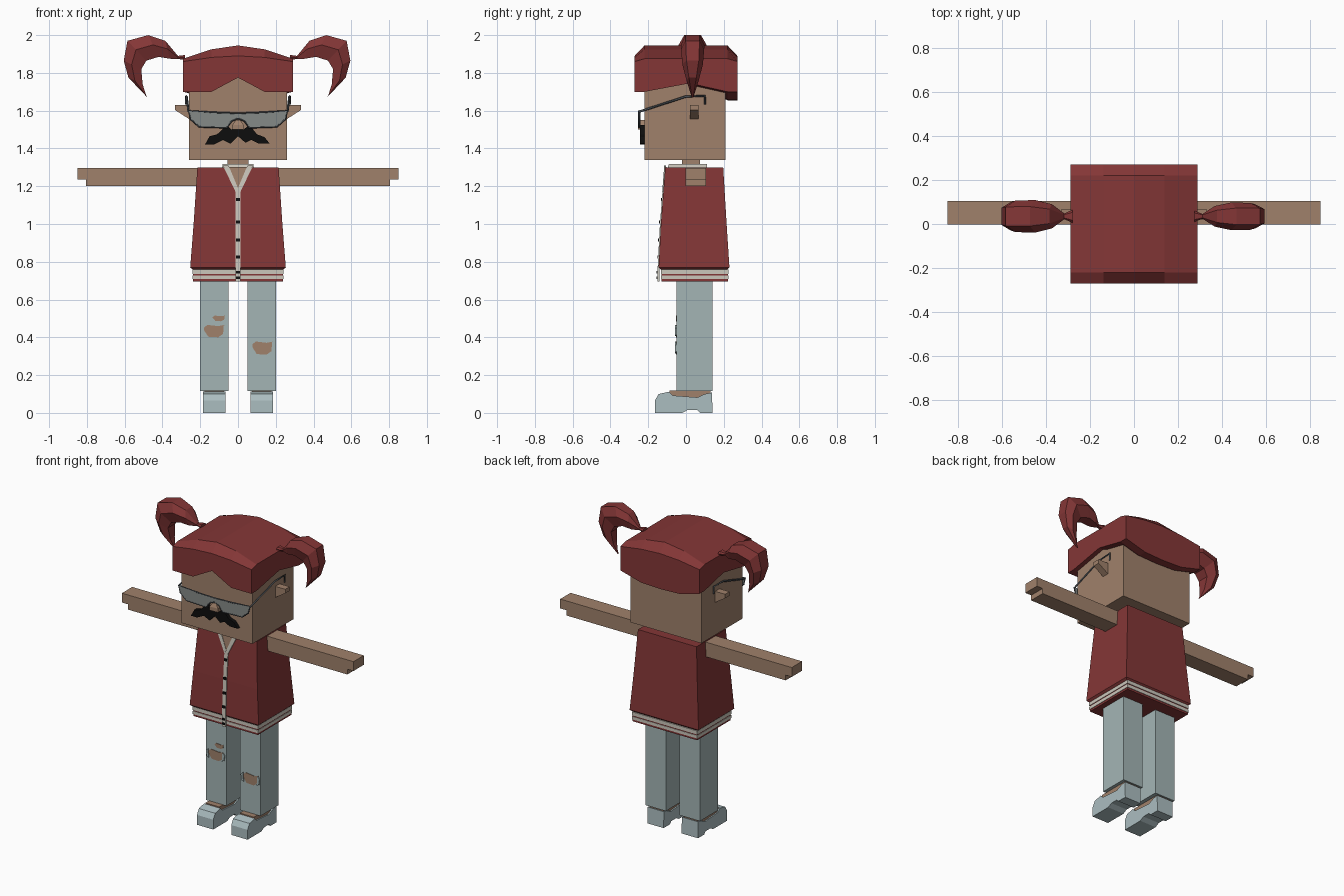
import bpy, bmesh
from mathutils import Vector

cube = bpy.data.objects.get("Cube")
if cube:
    bpy.data.objects.remove(cube)


def material(name, r, g, b):
    m = bpy.data.materials.new(name)
    m.use_nodes = True
    m.diffuse_color = (r, g, b, 1)
    m.node_tree.nodes["Principled BSDF"].inputs["Base Color"].default_value = (r, g, b, 1)
    return m


RED = material("dark red", .23, .037, .037)
SKIN = material("skin", .35, .22, .147)
DENIM = material("pale denim", .37, .46, .46)
SHOE = material("pale shoe", .41, .51, .53)
WHITE = material("off white", .6, .57, .5)
BLACK = material("black", .004, .004, .004)
FRAME = material("frame grey", .07, .08, .09)
LENS = material("lens grey", .235, .255, .245)


def loft(name, rings, mat):
    """Closed solid through rings of equal point count."""
    bm = bmesh.new()
    vs = [[bm.verts.new(p) for p in ring] for ring in rings]
    n = len(vs[0])
    for a, b in zip(vs, vs[1:]):
        for i in range(n):
            j = (i + 1) % n
            bm.faces.new((a[i], a[j], b[j], b[i]))
    bm.faces.new(vs[0])
    bm.faces.new(vs[-1])
    bmesh.ops.recalc_face_normals(bm, faces=bm.faces)
    me = bpy.data.meshes.new(name)
    bm.to_mesh(me)
    bm.free()
    me.materials.append(mat)
    ob = bpy.data.objects.new(name, me)
    bpy.context.collection.objects.link(ob)
    return ob


def rect(x, y0, y1, z, cx=0):
    return [(cx - x, y0, z), (cx + x, y0, z), (cx + x, y1, z), (cx - x, y1, z)]


def box(name, x0, x1, y0, y1, z0, z1, mat):
    c, h = (x0 + x1) / 2, abs(x1 - x0) / 2
    return loft(name, [rect(h, y0, y1, z, c) for z in (z0, z1)], mat)


def plate(name, pts, front, depth, mat):
    """Front-facing prism from an x-z outline; front may depend on z."""
    f = front if callable(front) else (lambda z: front)
    return loft(name, [[(x, f(z) + d, z) for x, z in pts] for d in (0, depth)], mat)


def side_prism(name, pts, x0, x1, mat):
    return loft(name, [[(x, y, z) for y, z in pts] for x in (x0, x1)], mat)


def wire(name, pts, radius, mat, closed=False):
    cu = bpy.data.curves.new(name, "CURVE")
    cu.dimensions = "3D"
    cu.bevel_depth, cu.bevel_resolution = radius, 0
    sp = cu.splines.new("POLY")
    sp.points.add(len(pts) - 1)
    for p, co in zip(sp.points, pts):
        p.co = (*co, 1)
    sp.use_cyclic_u = closed
    cu.materials.append(mat)
    bpy.context.collection.objects.link(bpy.data.objects.new(name, cu))


def mirrored(pts):
    return pts + [(-x, z) for x, z in reversed(pts) if x]


# Head, neck and nose
box("head", -.26, .26, -.22, .21, 1.34, 1.84, SKIN)
box("neck", -.055, .055, -.02, .075, 1.25, 1.36, SKIN)
loft("nose", [rect(.03, -.255, -.21, 1.5), rect(.03, -.255, -.21, 1.525),
              rect(.012, -.245, -.21, 1.55)], SKIN)

# Hair cap: side-on sections placed from right to left
sections = []
for x, top, edge, fringe, nape in ((-.29, 1.875, 1.86, 1.7, 1.7), (-.14, 1.925, 1.882, 1.7, 1.66),
                                   (0, 1.945, 1.89, 1.775, 1.655), (.14, 1.925, 1.882, 1.7, 1.66),
                                   (.29, 1.875, 1.86, 1.7, 1.7)):
    sections.append([(x, y, z) for y, z in (
        (-.272, fringe), (-.272, edge), (-.22, top), (.22, top), (.272, edge),
        (.272, nape), (.22, nape), (.02, 1.745), (-.22, fringe))])
loft("hair_cap", sections, RED)

# Pigtails: outer point, inner point and half width of each section
TAIL = (((.28, 1.895), (.28, 1.87), .03), ((.318, 1.89), (.318, 1.873), .013),
        ((.385, 1.97), (.36, 1.875), .055), ((.475, 2), (.42, 1.885), .074),
        ((.585, 1.97), (.485, 1.865), .072), ((.605, 1.865), (.512, 1.82), .064),
        ((.58, 1.775), (.505, 1.74), .038), ((.48, 1.67), (.485, 1.677), .006))
for side, s, k, w in (("left", 1, .983, .85), ("right", -1, 1, 1)):
    rings = []
    for (ox, oz), (ix, iz), h in TAIL:
        ring = []
        for t, u in ((0, -.6), (0, .6), (.45, 1), (1, .6), (1, -.6), (.45, -1)):
            ring.append((s * k * (ox + (ix - ox) * t), .035 + u * h * w, oz + (iz - oz) * t))
        rings.append(ring)
    loft(side + "_pigtail", rings, RED)

# Moustache
plate("moustache", [(-.175, 1.42), (-.15, 1.465), (-.11, 1.475), (-.06, 1.525), (-.035, 1.5),
                    (0, 1.515), (.03, 1.5), (.06, 1.525), (.1, 1.475), (.14, 1.46),
                    (.168, 1.425), (.11, 1.425), (.07, 1.445), (.04, 1.43), (0, 1.465),
                    (-.04, 1.425), (-.08, 1.445), (-.13, 1.42)], -.244, .034, BLACK)

# Glasses
lens = mirrored([(0, 1.585), (.13, 1.59), (.262, 1.6), (.25, 1.555), (.205, 1.515),
                 (.06, 1.51), (.035, 1.545), (0, 1.56)])
plate("lens", lens, -.25, .008, LENS)
wire("lens_rim", [(x, -.248, z) for x, z in lens], .005, FRAME, True)

# Torso with flared hem
torso = ((1.3, .215, -.11, .197), (1.0, .235, -.133, .215), (.77, .253, -.145, .23),
         (.755, .235, -.128, .215))
loft("shirt", [rect(x, a, b, z) for z, x, a, b in torso], RED)
loft("collar", [rect(.085, -.1, .11, 1.29), rect(.082, -.09, .11, 1.318)], WHITE)

# Striped waistband
for i, (z0, z1, mat) in enumerate(((.695, .708, RED), (.708, .728, WHITE),
                                   (.728, .735, RED), (.735, .758, WHITE))):
    g = .003 if mat is WHITE else 0
    box(f"waistband_{i}", -.237 - g, .237 + g, -.13 - g, .222 + g, z0, z1, mat)


def chest(z):
    """Front surface of the shirt."""
    if z > 1:
        return -.133 + (z - 1) / .3 * .023
    return -.133 - (1 - z) / .23 * .012


# Neckline, button strip and buttons
plate("neck_opening", [(-.06, 1.302), (.06, 1.302), (0, 1.18)],
      lambda z: chest(z) - .003, .009, SKIN)
for side, s in (("left", 1), ("right", -1)):
    plate(side + "_lapel", [(s * .05, 1.31), (s * .08, 1.31), (s * .013, 1.17), (0, 1.19)],
          lambda z: chest(z) - .006, .009, WHITE)
plate("button_strip", [(-.013, 1.19), (.013, 1.19), (.013, 1), (.013, .77),
                       (.013, .695), (-.013, .695), (-.013, .77), (-.013, 1)],
      lambda z: chest(max(z, .77)) - .005, .009, WHITE)
for i, z in enumerate((1.13, 1.01, .915, .825, .745, .715)):
    y, h = chest(max(z, .77)), .008 if z > .75 else .006
    box(f"button_{i}", -.01, .01, y - .01, y, z - h, z + h, BLACK)

# Paired parts
SHOE_SIDE = [(-.165, 0), (-.165, .065), (-.145, .1), (-.09, .112), (-.07, .092), (.06, .082),
             (.1, .1), (.138, .108), (.14, 0), (.075, 0), (.06, .016), (.01, .016), (-.02, 0)]
for side, s in (("left", 1), ("right", -1)):
    plate(side + "_arm", [(s * x, z) for x, z in ((.2, 1.2), (.805, 1.2), (.805, 1.235),
                                                  (.85, 1.235), (.85, 1.297), (.2, 1.297))],
          -.003, .108, SKIN)
    plate(side + "_ear", [(s * x, z) for x, z in ((.25, 1.63), (.333, 1.63), (.333, 1.603),
                                                  (.25, 1.55))], .02, .046, SKIN)
    wire(side + "_temple", [(s * .262, -.247, 1.595), (s * .272, 0, 1.675),
                            (s * .274, .1, 1.678), (s * .274, .1, 1.632)], .006, FRAME)
    box(side + "_leg", s * .05, s * .2, -.05, .14, .117, .72, DENIM)
    box(side + "_foot", s * .075, s * .178, -.088, .13, .05, .118, SKIN)
    side_prism(side + "_shoe", SHOE_SIDE, s * .066, s * .186, SHOE)

# Ripped knees: skin patches with frayed denim flaps at both ends
RIP = [(-.5, .2), (-.3, .5), (.2, .4), (.5, .5), (.45, -.2), (.2, -.5), (-.25, -.45)]
for name, cx, cz, w, h in (("right_knee_rip", -.128, .433, .115, .066),
                           ("right_thigh_rip", -.103, .5, .066, .03),
                           ("left_knee_rip", .128, .343, .115, .07)):
    plate(name, [(cx + u * w, cz + v * h) for u, v in RIP], -.053, .006, SKIN)
    if "knee" in name:
        for e in (-1, 1):
            plate(f"{name}_flap_{'outer' if e * cx > 0 else 'inner'}",
                  [(cx + e * w * u, cz + v * h) for u, v in
                   ((.46, .5), (.6, .25), (.55, -.3), (.42, -.4))], -.057, .008, DENIM)
